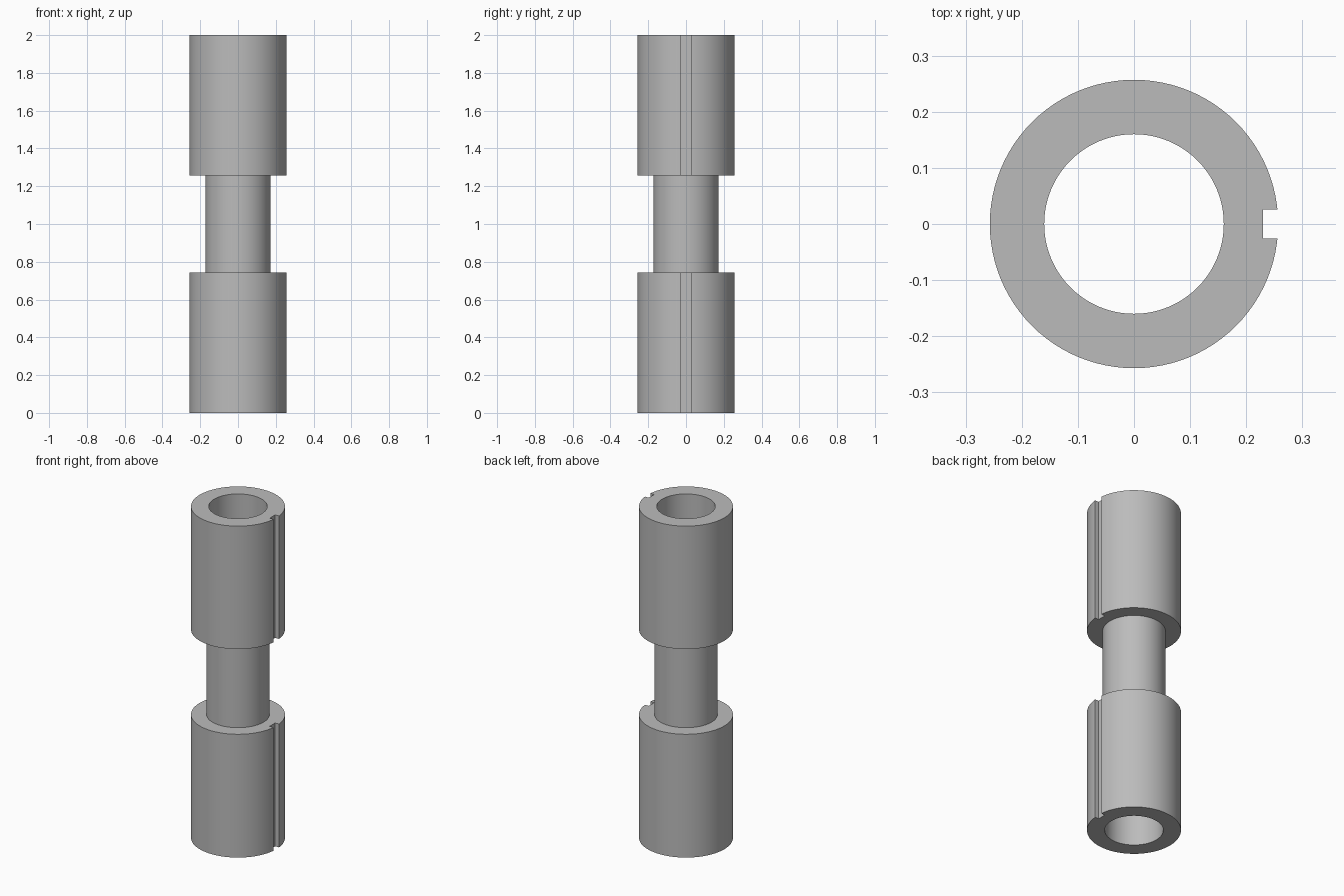
import bpy, bmesh, math

if "Cube" in bpy.data.objects:
    bpy.data.objects.remove(bpy.data.objects["Cube"])

N = 96                                   # sides of the turned body
OUTER, NECK, BORE = 0.257, 0.172, 0.16   # radii
LOW, HIGH, TOP = 0.744, 1.258, 2.0       # neck start, neck end, full height
SLOT_FLOOR, SLOT_HALF = 0.23, 0.026      # keyway depth position and half width

grey = bpy.data.materials.new("steel grey")
grey.diffuse_color = (0.5, 0.5, 0.5, 1)
grey.use_nodes = True
grey.node_tree.nodes["Principled BSDF"].inputs["Base Color"].default_value = grey.diffuse_color


def turned(name, profile):
    """Revolve a closed (radius, z) profile about the z axis."""
    bm = bmesh.new()
    rings = []
    for i in range(N):
        a = 2 * math.pi * i / N
        rings.append([bm.verts.new((r * math.cos(a), r * math.sin(a), z)) for r, z in profile])
    for i in range(N):
        p, q = rings[i], rings[(i + 1) % N]
        for j in range(len(profile)):
            k = (j + 1) % len(profile)
            bm.faces.new((p[j], q[j], q[k], p[k]))
    bmesh.ops.recalc_face_normals(bm, faces=bm.faces)
    mesh = bpy.data.meshes.new(name)
    bm.to_mesh(mesh)
    bm.free()
    obj = bpy.data.objects.new(name, mesh)
    bpy.context.collection.objects.link(obj)
    mesh.materials.append(grey)
    return obj


# Hollow spool: two thick sleeves joined by a thin neck
body = turned("grooved_sleeve", [
    (BORE, 0), (OUTER, 0), (OUTER, LOW), (NECK, LOW),
    (NECK, HIGH), (OUTER, HIGH), (OUTER, TOP), (BORE, TOP)])

# Keyway cutter running down the right side
bpy.ops.mesh.primitive_cube_add(size=1, location=(SLOT_FLOOR + 0.05, 0, TOP / 2))
cutter = bpy.context.object
cutter.name = "keyway_cutter"
cutter.scale = (0.1, 2 * SLOT_HALF, TOP + 0.2)
cutter.hide_render = True
cutter.data.materials.append(grey)

# Cut the keyway, then discard the cutter
bpy.ops.object.select_all(action='DESELECT')
body.select_set(True)
bpy.context.view_layer.objects.active = body
cut = body.modifiers.new("keyway", 'BOOLEAN')
cut.operation = 'DIFFERENCE'
cut.solver = 'EXACT'
cut.object = cutter
bpy.ops.object.modifier_apply(modifier=cut.name)
bpy.data.objects.remove(cutter, do_unlink=True)

# Smooth round walls, crisp rims
bpy.ops.object.shade_smooth_by_angle(angle=math.radians(30))
